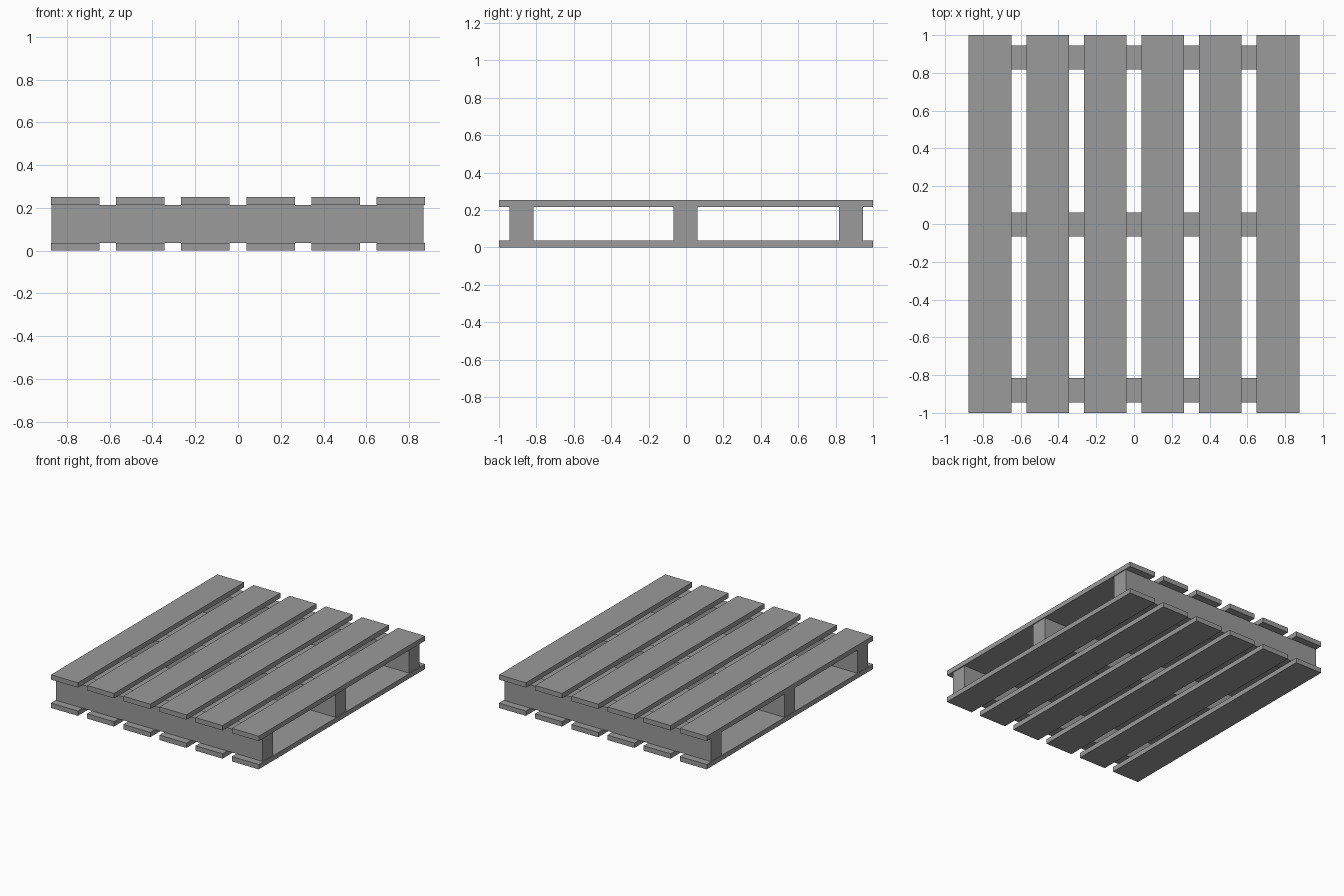
import bpy

if "Cube" in bpy.data.objects:
    bpy.data.objects.remove(bpy.data.objects["Cube"])

# dark grey finish shared by every part
grey = bpy.data.materials.new("dark_grey")
grey.diffuse_color = (0.325, 0.325, 0.325, 1)
grey.use_nodes = True
grey.node_tree.nodes["Principled BSDF"].inputs["Base Color"].default_value = grey.diffuse_color


def box(name, lo, hi):
    """Axis-aligned block between two corners."""
    bpy.ops.mesh.primitive_cube_add(size=1, location=[(a + b) / 2 for a, b in zip(lo, hi)])
    ob = bpy.context.object
    ob.name = name
    ob.scale = [b - a for a, b in zip(lo, hi)]
    bpy.ops.object.transform_apply(location=False, rotation=False, scale=True)
    ob.data.materials.append(grey)
    return ob


HALF_WIDTH, HEIGHT, BOARD_T, BOARD_W = 0.875, 0.252, 0.037, 0.227
COUNT = 6
pitch = (2 * HALF_WIDTH - BOARD_W) / (COUNT - 1)

# top and bottom deck boards
for layer, z in (("bottom", 0), ("top", HEIGHT - BOARD_T)):
    for i in range(COUNT):
        x = -HALF_WIDTH + i * pitch
        box(f"{layer}_board_{i + 1}", (x, -1, z), (x + BOARD_W, 1, z + BOARD_T))

# three beams between the decks, stopping just short of the right edge
for name, y in (("front", -0.88), ("middle", -0.002), ("back", 0.881)):
    box(f"{name}_beam", (-0.873, y - 0.064, BOARD_T), (0.868, y + 0.064, HEIGHT - BOARD_T))
